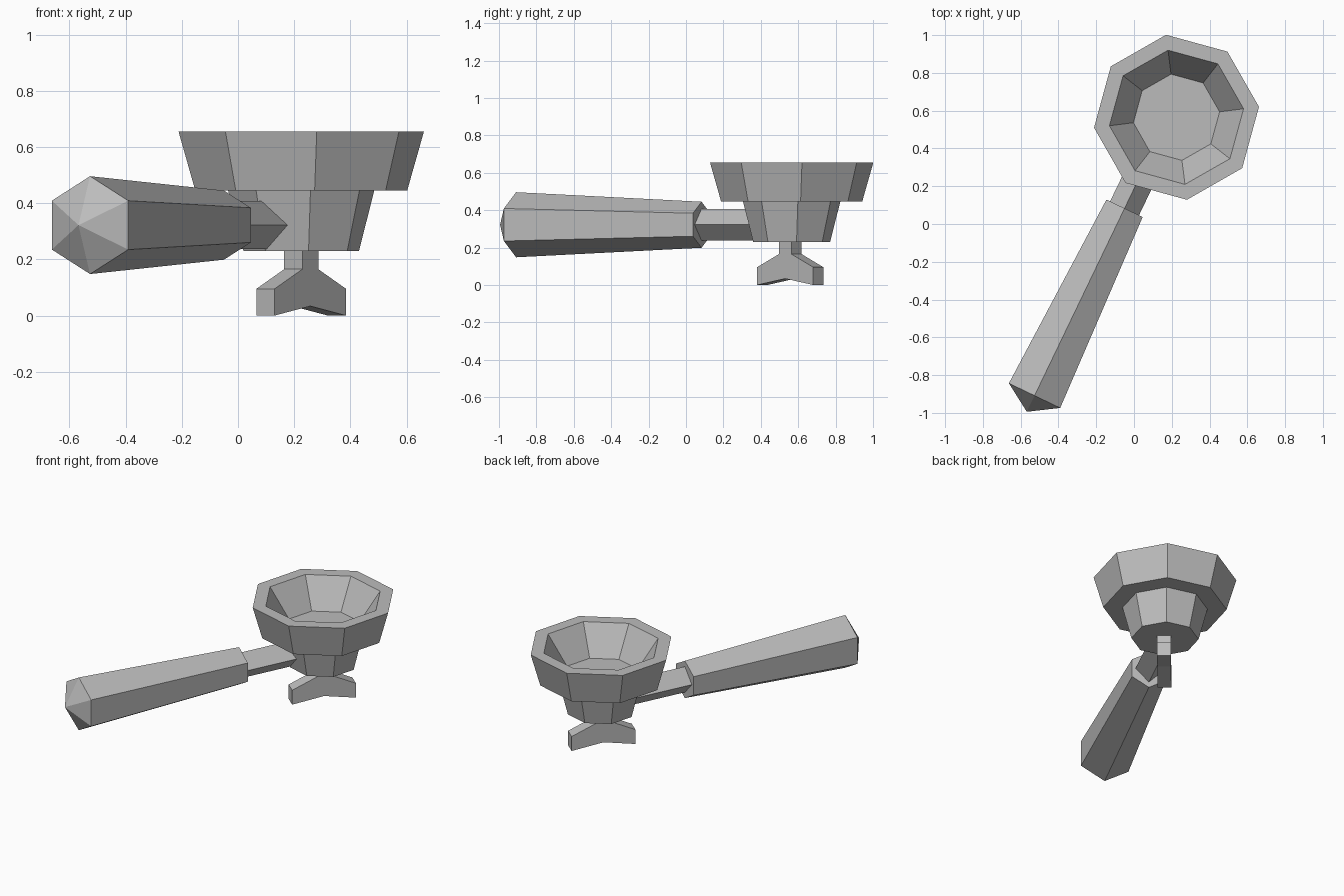
import bpy, bmesh
from math import cos, sin, radians
from mathutils import Vector, Matrix

cube = bpy.data.objects.get("Cube")
if cube:
    bpy.data.objects.remove(cube, do_unlink=True)

GREY = (0.5, 0.5, 0.5, 1)
metal = bpy.data.materials.new("plain grey")
metal.use_nodes = True
metal.diffuse_color = GREY
metal.node_tree.nodes["Principled BSDF"].inputs["Base Color"].default_value = GREY


def finish(name, bm, matrix):
    """Turn a bmesh into a flat shaded object."""
    bmesh.ops.recalc_face_normals(bm, faces=bm.faces)
    bm.transform(matrix)
    mesh = bpy.data.meshes.new(name)
    bm.to_mesh(mesh)
    bm.free()
    mesh.materials.append(metal)
    obj = bpy.data.objects.new(name, mesh)
    bpy.context.collection.objects.link(obj)
    return obj


def turned(name, sides, start, profile, matrix):
    """Rings of (radius, height) joined up; radius 0 closes to a point."""
    bm = bmesh.new()
    rings = []
    for r, z in profile:
        angles = [radians(start + 360 * i / sides) for i in range(sides)]
        rings.append([bm.verts.new((r * cos(a), r * sin(a), z)) for a in angles])
    for low, high in zip(rings, rings[1:]):
        for i in range(sides):
            j = (i + 1) % sides
            bm.faces.new((low[i], low[j], high[j], high[i]))
    for (r, z), ring in ((profile[0], rings[0]), (profile[-1], rings[-1])):
        if r:
            bm.faces.new(ring)
    bmesh.ops.remove_doubles(bm, verts=bm.verts, dist=0.0005)
    return finish(name, bm, matrix)


# Basket: stepped octagonal cup with a sloping hollow
basket_place = Matrix.Translation((0.225, 0.565, 0))
turned("basket", 8, 7.2,
       [(0.207, 0.23), (0.262, 0.445), (0.38, 0.445), (0.44, 0.655),
        (0.358, 0.655), (0.23, 0.47)], basket_place)

# Handle and neck share one axis running towards the basket
axis = Vector((0.433, 0.901, 0)).normalized()
up = Vector((0, 0, 1))
side = up.cross(axis)
arm_place = Matrix.Translation((-0.05, 0.083, 0.322)) @ Matrix((up, side, axis)).transposed().to_4x4()
turned("handle", 6, 0, [(0, -1.195), (0.174, -1.10), (0.123, 0)], arm_place)
turned("neck", 4, 0, [(0.085, -0.05), (0.085, 0.42)], arm_place)

# Spout: mirrored side outline, extruded across its width
half = [(0.044, 0.24), (0.044, 0.165), (0.197, 0.095), (0.197, 0)]
outline = half + [(0, 0.034)] + [(-x, z) for x, z in reversed(half)]
bm = bmesh.new()
face = bm.faces.new([bm.verts.new((x, -0.0425, z)) for x, z in outline])
extruded = bmesh.ops.extrude_face_region(bm, geom=[face])
bmesh.ops.translate(bm, vec=(0, 0.085, 0),
                    verts=[g for g in extruded["geom"] if isinstance(g, bmesh.types.BMVert)])
finish("spout", bm, Matrix.Translation((0.225, 0.5575, 0)) @ Matrix.Rotation(radians(49.6), 4, 'Z'))
